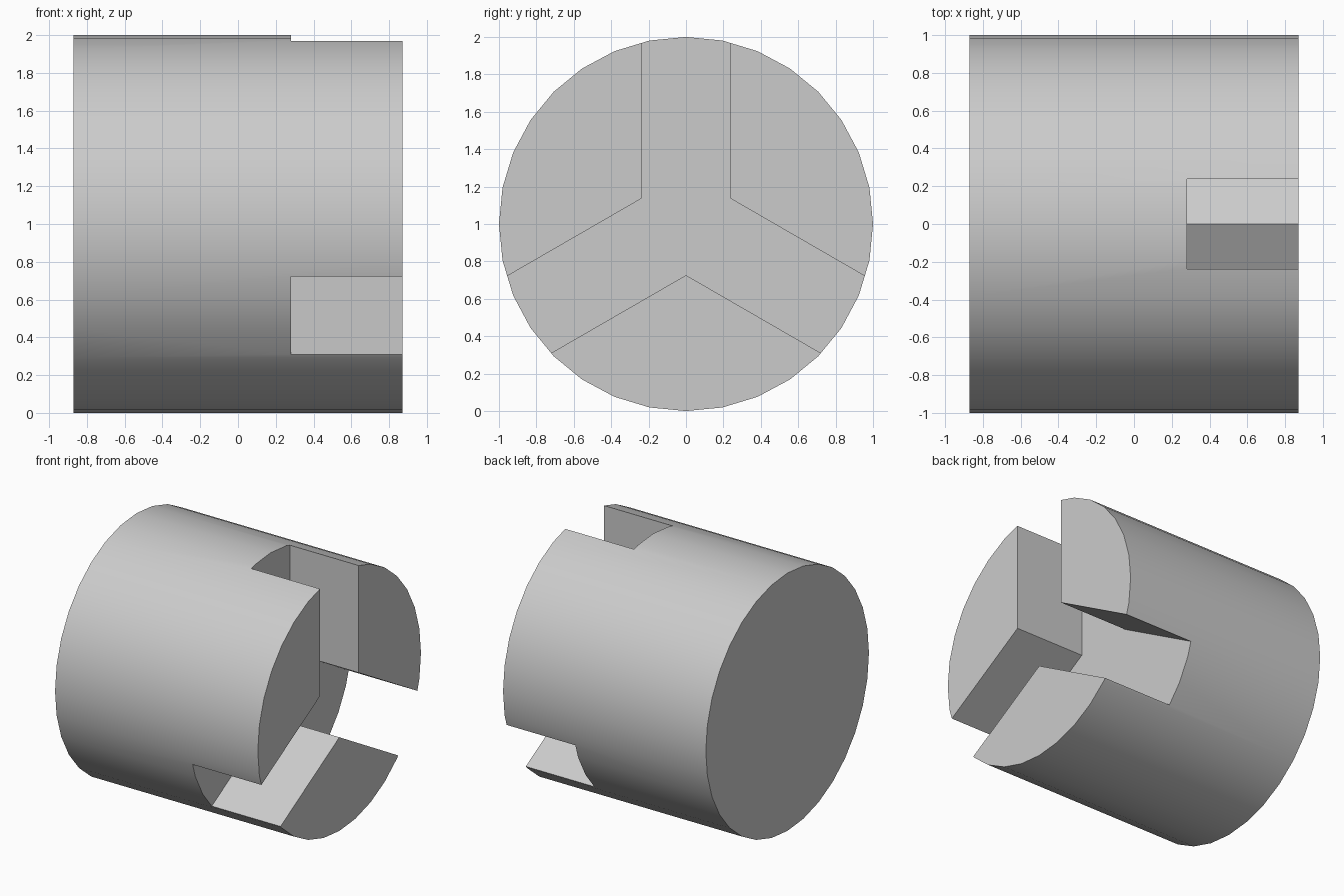
import bpy, bmesh
from math import radians, cos, sin, pi
from mathutils import Vector

old = bpy.data.objects.get("Cube")
if old:
    bpy.data.objects.remove(old, do_unlink=True)

RADIUS = 1.0
HALF_LENGTH = 0.87
SLOT_FLOOR = 0.28     # x of the slot bottoms
SLOT_HALF = 0.237     # half the slot width
SIDES = 32

grey = bpy.data.materials.new("plain grey")
grey.use_nodes = True
colour = (0.6, 0.6, 0.6, 1)
grey.diffuse_color = colour
grey.node_tree.nodes["Principled BSDF"].inputs["Base Color"].default_value = colour


def prism(name, outline, x0, x1):
    """Extrude a (y, z) outline along x from x0 to x1."""
    bm = bmesh.new()
    face = bm.faces.new([bm.verts.new((x0, y, z + RADIUS)) for y, z in outline])
    new = bmesh.ops.extrude_face_region(bm, geom=[face])["geom"]
    verts = [v for v in new if isinstance(v, bmesh.types.BMVert)]
    bmesh.ops.translate(bm, vec=Vector((x1 - x0, 0, 0)), verts=verts)
    bmesh.ops.recalc_face_normals(bm, faces=bm.faces)
    mesh = bpy.data.meshes.new(name)
    bm.to_mesh(mesh)
    bm.free()
    obj = bpy.data.objects.new(name, mesh)
    bpy.context.collection.objects.link(obj)
    mesh.materials.append(grey)
    return obj


# Round body lying along x
circle = [(RADIUS * sin(2 * pi * i / SIDES), RADIUS * cos(2 * pi * i / SIDES))
          for i in range(SIDES)]
body = prism("slotted_cylinder", circle, -HALF_LENGTH, HALF_LENGTH)

# Three-armed cutter: two outer corners per arm, then the inner corner
outline = []
for arm in (90, 210, 330):
    a = radians(arm)
    out = Vector((cos(a), sin(a)))
    side = Vector((-sin(a), cos(a)))
    outline += [out * 1.5 - side * SLOT_HALF, out * 1.5 + side * SLOT_HALF]
    b = a + pi / 3
    outline.append(Vector((cos(b), sin(b))) * SLOT_HALF / sin(pi / 3))
cutter = prism("slot_cutter", outline, SLOT_FLOOR, HALF_LENGTH + 0.3)
cutter.hide_render = True

# Cut the slots out of the +x end
cut = body.modifiers.new("slots", 'BOOLEAN')
cut.operation = 'DIFFERENCE'
cut.solver = 'EXACT'
cut.object = cutter
bpy.ops.object.select_all(action='DESELECT')
body.select_set(True)
bpy.context.view_layer.objects.active = body
bpy.ops.object.modifier_apply(modifier=cut.name)
bpy.data.objects.remove(cutter, do_unlink=True)
bpy.ops.object.shade_smooth_by_angle(angle=radians(30))
